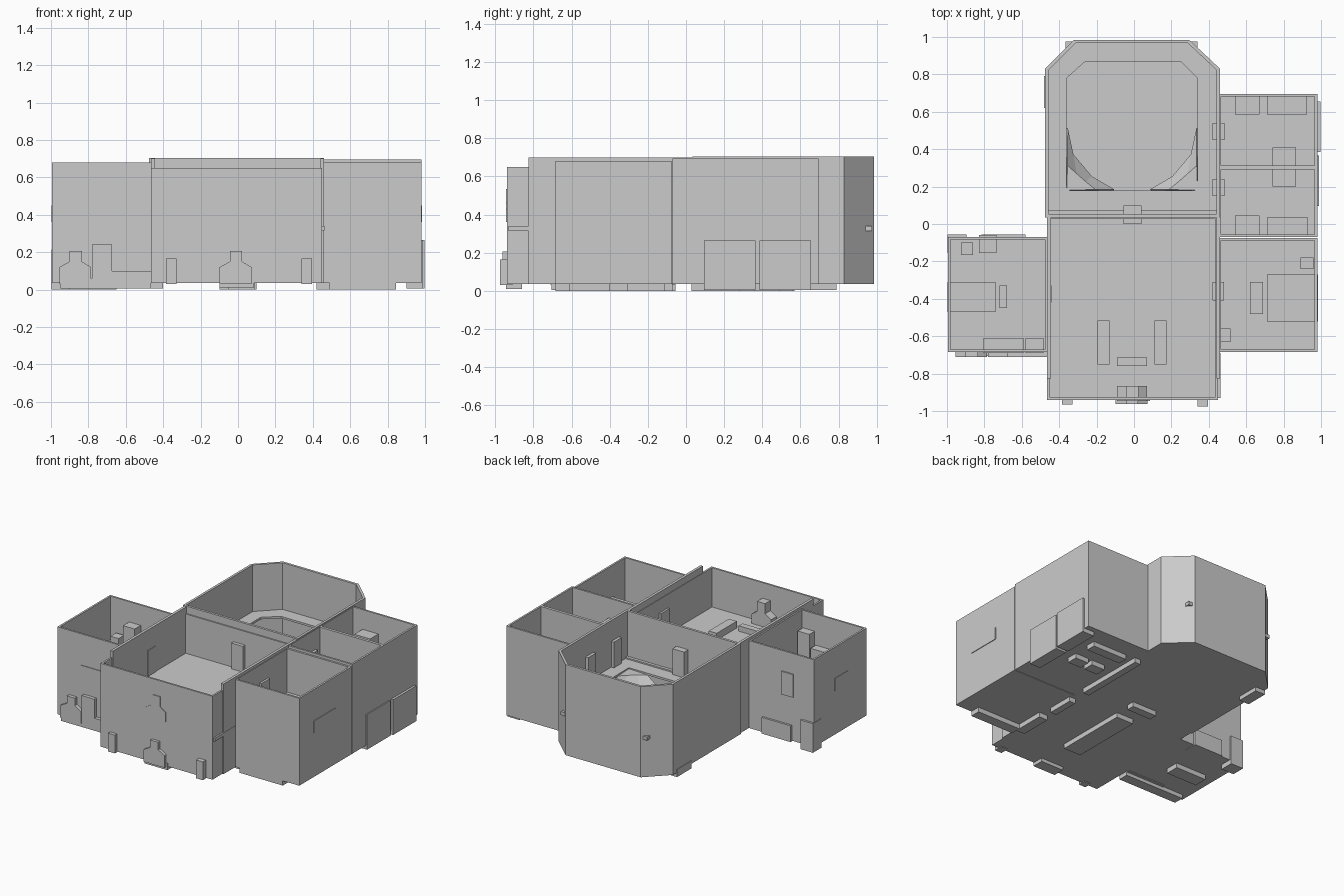
import bpy, bmesh
from mathutils import Vector

if "Cube" in bpy.data.objects:
    bpy.data.objects.remove(bpy.data.objects["Cube"])

FLOOR, UPPER = 0.035, 0.36   # storey levels


def finish(name, bm):
    bmesh.ops.recalc_face_normals(bm, faces=bm.faces)
    me = bpy.data.meshes.new(name)
    bm.to_mesh(me)
    bm.free()
    ob = bpy.data.objects.new(name, me)
    bpy.context.collection.objects.link(ob)
    return ob


def box(name, x0, x1, y0, y1, z0, z1):
    return prism(name, rect(x0, x1, y0, y1), z0, z1)


def rect(x0, x1, y0, y1):
    return [(x0, y0), (x1, y0), (x1, y1), (x0, y1)]


def prism(name, pts, z0, z1):
    bm = bmesh.new()
    f = bm.faces.new([bm.verts.new((x, y, z0)) for x, y in pts])
    top = bmesh.ops.extrude_face_region(bm, geom=[f])["geom"]
    bmesh.ops.translate(bm, vec=(0, 0, z1 - z0),
                        verts=[v for v in top if isinstance(v, bmesh.types.BMVert)])
    return finish(name, bm)


def ring(name, outer, inner, z0, z1):
    """Upright band between two matching outlines."""
    bm = bmesh.new()
    loops = [[bm.verts.new((x, y, z)) for x, y in pts]
             for pts, z in ((outer, z0), (outer, z1), (inner, z1), (inner, z0))]
    n = len(outer)
    for k in range(4):
        a, b = loops[k], loops[(k + 1) % 4]
        for i in range(n):
            j = (i + 1) % n
            bm.faces.new((a[i], a[j], b[j], b[i]))
    return finish(name, bm)


def inset(pts, t):
    """Mitred inward offset of a counter-clockwise outline."""
    out = []
    for i, p in enumerate(pts):
        p = Vector(p)
        d1 = (p - Vector(pts[i - 1])).normalized()
        d2 = (Vector(pts[(i + 1) % len(pts)]) - p).normalized()
        n1, n2 = Vector((-d1.y, d1.x)), Vector((-d2.y, d2.x))
        out.append(tuple(p + (n1 + n2) * t / (1 + n1.dot(n2))))
    return out


def room(name, outline, top, t=0.014, slab=True):
    ring(name + "_walls", outline, inset(outline, t), FLOOR, top)
    inner = inset(outline, t / 2)
    prism(name + "_ground_floor", inner, FLOOR, FLOOR + 0.01)
    if slab:
        prism(name + "_upper_floor", inner, UPPER - 0.015, UPPER)


def fireplace(name, x, y0, y1, z, hw=0.085, base=0.09, h=0.175):
    """Wide hearth tapering to a narrow flue."""
    prof = [(-hw, 0), (hw, 0), (hw, base), (0.035, base + 0.03), (0.035, h),
            (-0.03, h), (-0.03, base + 0.03), (-hw, base)]
    bm = bmesh.new()
    f = bm.faces.new([bm.verts.new((x + a, y0, z + b)) for a, b in prof])
    g = bmesh.ops.extrude_face_region(bm, geom=[f])["geom"]
    bmesh.ops.translate(bm, vec=(0, y1 - y0, 0),
                        verts=[v for v in g if isinstance(v, bmesh.types.BMVert)])
    finish(name, bm)


# Rooms
room("left_room", rect(-0.995, -0.462, -0.685, -0.07), 0.68)
room("right_front_room", rect(0.45, 0.98, -0.685, -0.075), 0.68)
room("right_middle_room", rect(0.45, 0.98, -0.07, 0.305), 0.695)
room("right_back_room", rect(0.45, 0.98, 0.298, 0.695), 0.695)
room("hall", rect(-0.465, 0.45, -0.94, 0.04), 0.65)
for name, x in (("left", -0.465), ("right", 0.44)):
    box(f"hall_{name}_high_wall", x, x + 0.02, -0.825, 0.04, FLOOR, 0.70)

# Chamfered back room with a gallery around an opening
apse = [(-0.475, 0.035), (0.46, 0.035), (0.46, 0.83),
        (0.295, 0.985), (-0.32, 0.985), (-0.475, 0.83)]
hole = [(-0.36, 0.18), (0.34, 0.18), (0.34, 0.78),
        (0.25, 0.87), (-0.26, 0.87), (-0.36, 0.78)]
room("back_room", apse, 0.704, 0.018, slab=False)
box("hall_back_wall", -0.46, 0.45, 0.03, 0.075, UPPER, 0.37)
ring("gallery_floor", inset(apse, 0.01), hole, UPPER - 0.015, UPPER)

# Curved sloping corners of the opening
for side, s, cx in (("left", -1, -0.01), ("right", 1, -0.01)):
    high = [(0.35, 0.31), (0.30, 0.267), (0.25, 0.223), (0.20, 0.18)]
    low = [(0.35, 0.51), (0.32, 0.37), (0.22, 0.25), (0.10, 0.18)]
    bm = bmesh.new()
    a = [bm.verts.new((cx + s * x, y, 0.345)) for x, y in high]
    b = [bm.verts.new((cx + s * x, y, 0.27)) for x, y in low]
    for i in range(3):
        bm.faces.new((a[i], a[i + 1], b[i + 1], b[i]))
    corner = bm.verts.new((cx + s * 0.35, 0.18, 0.345))
    bm.faces.new(a + [corner])
    ramp = finish(f"sloped_corner_{side}", bm)
    ramp.modifiers.new("thickness", "SOLIDIFY").thickness = 0.008

# Upper storey furniture and doors: x0, x1, y0, y1, top
upper = {
    "right_bed": (0.71, 0.985, -0.52, -0.27, 0.45),
    "right_bench": (0.62, 0.69, -0.48, -0.31, 0.42),
    "right_stand": (0.89, 0.96, -0.24, -0.18, 0.43),
    "right_corner_stand": (0.45, 0.515, -0.63, -0.56, 0.43),
    "door_right_front": (0.42, 0.48, -0.41, -0.31, 0.55),
    "door_right_middle": (0.42, 0.485, 0.15, 0.24, 0.55),
    "door_right_back": (0.42, 0.485, 0.45, 0.54, 0.55),
    "back_cabinet": (0.54, 0.67, 0.585, 0.685, 0.55),
    "back_desk": (0.71, 0.925, 0.585, 0.685, 0.45),
    "middle_chair": (0.74, 0.865, 0.20, 0.298, 0.44),
    "back_chair": (0.74, 0.865, 0.30, 0.41, 0.44),
    "middle_cabinet": (0.54, 0.67, -0.055, 0.045, 0.55),
    "middle_desk": (0.71, 0.93, -0.055, 0.035, 0.45),
    "door_back": (-0.055, 0.04, 0.0, 0.10, 0.55),
    "door_left": (-0.472, -0.44, -0.42, -0.33, 0.55),
    "left_bed": (-0.998, -0.74, -0.47, -0.31, 0.45),
    "left_bench": (-0.72, -0.68, -0.45, -0.33, 0.42),
    "left_stand": (-0.925, -0.86, -0.165, -0.10, 0.43),
    "left_wall_cabinet": (-0.83, -0.735, -0.155, -0.06, 0.53),
    "left_desk": (-0.805, -0.59, -0.69, -0.61, 0.45),
    "left_cabinet": (-0.58, -0.485, -0.69, -0.61, 0.55),
    "hall_bench_left": (-0.195, -0.13, -0.75, -0.515, 0.41),
    "hall_bench_right": (0.11, 0.175, -0.75, -0.515, 0.41),
    "hall_bench_front": (-0.09, 0.07, -0.76, -0.715, 0.40),
}
for name, (x0, x1, y0, y1, top) in upper.items():
    box(name, x0, x1, y0, y1, UPPER, top)
fireplace("upper_fireplace", -0.01, -0.945, -0.865, UPPER, 0.08, 0.07)

# Ground storey pieces that poke through walls or floor: x0, x1, y0, y1, z0, z1
ground = {
    "front_post_left": (-0.385, -0.33, -0.965, -0.91, 0.03, 0.165),
    "front_post_right": (0.34, 0.395, -0.975, -0.91, 0.03, 0.165),
    "front_counter": (-0.78, -0.465, -0.71, -0.61, 0.03, 0.10),
    "front_cupboard": (-0.78, -0.675, -0.71, -0.61, 0.03, 0.24),
    "rear_cupboard": (-0.998, -0.895, -0.155, -0.055, 0.0, 0.215),
    "rear_chest": (-0.815, -0.58, -0.155, -0.055, 0.03, 0.15),
    "side_panel_front": (0.90, 0.988, 0.095, 0.365, 0.005, 0.265),
    "side_panel_back": (0.90, 0.997, 0.385, 0.655, 0.005, 0.265),
    "left_front_plinth": (-0.95, -0.465, -0.705, -0.63, 0.005, 0.06),
    "left_table": (-0.90, -0.65, -0.43, -0.33, 0.0, 0.09),
    "right_front_plinth": (0.49, 0.845, -0.685, -0.61, 0.0, 0.07),
    "front_plinth": (-0.10, 0.085, -0.945, -0.86, 0.01, 0.06),
    "hall_table": (-0.05, 0.09, -0.62, -0.07, 0.0, 0.09),
    "inner_door_right_front": (0.42, 0.49, -0.64, -0.40, 0.0, 0.20),
    "inner_door_right_middle": (0.42, 0.47, -0.31, -0.11, 0.0, 0.20),
    "inner_partition": (0.42, 0.47, 0.03, 0.57, 0.0, 0.20),
    "inner_door_back": (-0.10, 0.10, 0.05, 0.11, 0.0, 0.20),
    "apse_side_step": (-0.48, -0.40, 0.62, 0.79, 0.005, 0.06),
    "low_chest_back": (0.54, 0.82, 0.49, 0.56, 0.0, 0.09),
    "low_stool_outer": (0.70, 0.81, 0.28, 0.36, 0.0, 0.07),
    "low_stool_inner": (0.56, 0.67, 0.28, 0.36, 0.0, 0.07),
    "side_rail_right": (0.44, 0.462, -0.93, -0.69, 0.315, 0.34),
    "apse_bracket_left": (-0.365, -0.29, 0.93, 0.975, 0.315, 0.34),
    "apse_bracket_right": (0.28, 0.34, 0.93, 0.975, 0.315, 0.34),
}
for name, dims in ground.items():
    box(name, *dims)
fireplace("front_fireplace", -0.013, -0.962, -0.88, 0.03)
fireplace("left_fireplace", -0.87, -0.71, -0.63, 0.03)
